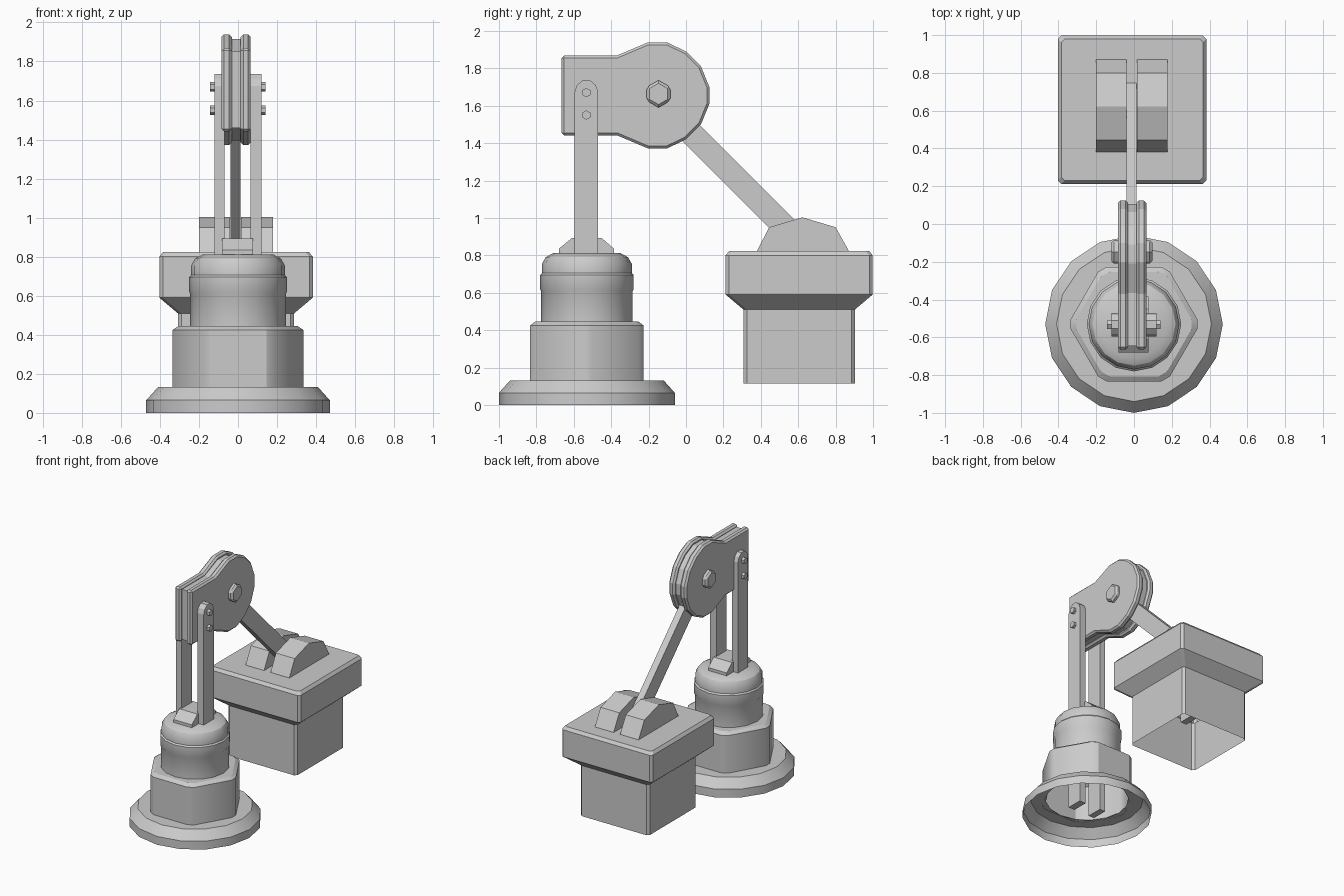
import bpy
from math import sin, cos, pi, radians
from mathutils import Vector

if "Cube" in bpy.data.objects:
    bpy.data.objects.remove(bpy.data.objects["Cube"])


def make(name, verts, faces, smooth=False):
    mesh = bpy.data.meshes.new(name)
    mesh.from_pydata(verts, [], faces)
    mesh.update()
    ob = bpy.data.objects.new(name, mesh)
    bpy.context.collection.objects.link(ob)
    if smooth:
        bpy.ops.object.select_all(action='DESELECT')
        ob.select_set(True)
        bpy.context.view_layer.objects.active = ob
        bpy.ops.object.shade_smooth_by_angle(angle=radians(30))
    return ob


def ring(r, n, phase, chamfer):
    """Regular polygon, each corner optionally cut by a small chamfer."""
    pts = [Vector((r * cos(phase + 2 * pi * i / n), r * sin(phase + 2 * pi * i / n))) for i in range(n)]
    if not chamfer:
        return pts
    out = []
    for i, p in enumerate(pts):
        for q in (pts[i - 1], pts[(i + 1) % n]):
            out.append(p + (q - p).normalized() * chamfer)
    return out


def loft(name, centre, levels, n, phase=0, chamfer=0, cap=True, smooth=False):
    """Open-bottomed shell through polygon rings given as (radius, z)."""
    verts, faces = [], []
    for r, z in levels:
        verts += [(p.x + centre[0], p.y + centre[1], z) for p in ring(r, n, phase, chamfer)]
    m = len(verts) // len(levels)
    for k in range(len(levels) - 1):
        for i in range(m):
            a, b = k * m + i, k * m + (i + 1) % m
            faces.append((a, b, b + m, a + m))
    if cap:
        faces.append(tuple(range(len(verts) - m, len(verts))))
    return make(name, verts, faces, smooth)


def prism(name, profile, x0, x1, bevel=0):
    """Extrude a counter-clockwise (y, z) profile along x."""
    n = len(profile)
    verts = [(x, y, z) for x in (x0, x1) for y, z in profile]
    faces = [tuple(reversed(range(n))), tuple(range(n, 2 * n))]
    faces += [(i, (i + 1) % n, (i + 1) % n + n, i + n) for i in range(n)]
    ob = make(name, verts, faces)
    if bevel:
        mod = ob.modifiers.new("edge_chamfer", 'BEVEL')
        mod.width = bevel
        mod.segments = 1
        mod.limit_method = 'ANGLE'
        mod.angle_limit = radians(60)
    return ob


def hexagon(y, z, r):
    return [(y + p.x, z + p.y) for p in ring(r, 6, pi / 2, 0)]


BASE = (0, -0.53)
BOX = (-0.01, 0.605)

# Round foot, hexagonal body and stepped turret, all open underneath
loft("base_foot", BASE, [(0.47, 0), (0.47, 0.065), (0.41, 0.132), (0.30, 0.132)], 16, cap=False, smooth=True)
loft("hex_body", BASE, [(0.35, 0.13), (0.35, 0.425), (0.32, 0.445), (0.24, 0.445)], 6,
     chamfer=0.03, cap=False, smooth=True)
loft("turret", BASE, [(0.245, 0.44), (0.245, 0.61), (0.25, 0.62), (0.25, 0.695), (0.24, 0.705),
                      (0.24, 0.755), (0.22, 0.79), (0.18, 0.812)], 16, smooth=True)
prism("turret_cap", [(-0.68, 0.79), (-0.385, 0.79), (-0.385, 0.835), (-0.45, 0.892),
                     (-0.61, 0.892), (-0.68, 0.835)], -0.082, 0.077)

# Twin uprights with rounded tops
post = [(-0.595, 0.05), (-0.47, 0.05), (-0.47, 1.675), (-0.482, 1.71), (-0.512, 1.735),
        (-0.553, 1.735), (-0.583, 1.71), (-0.595, 1.675)]
for side, x0, x1 in (("left", -0.12, -0.07), ("right", 0.065, 0.12)):
    prism("upright_" + side, post, x0, x1)
for label, z in (("upper", 1.67), ("lower", 1.55)):
    prism("upright_bolt_" + label, hexagon(-0.533, z, 0.025), -0.143, 0.141)

# Elbow head: two chamfered plates around a smaller core
half = [(0.125, 1.70), (0.08, 1.81), (0.0, 1.89), (-0.10, 1.938), (-0.205, 1.938),
        (-0.37, 1.868), (-0.665, 1.868)]
plate = half + [(y, 3.31 - z) for y, z in reversed(half)]
core = [(-0.27 + (y + 0.27) * 0.95, 1.655 + (z - 1.655) * 0.92) for y, z in plate]
prism("elbow_plate_left", plate, -0.085, -0.032, 0.013)
prism("elbow_plate_right", plate, 0.014, 0.065, 0.013)
prism("elbow_core", core, -0.035, 0.017)
prism("elbow_pivot_bolt", hexagon(-0.147, 1.663, 0.073), -0.12, 0.097, 0.014)

# Sloping arm, turning down inside the box
prism("forearm", [(-0.195, 1.585), (0.545, 0.845), (0.545, 0.30), (0.67, 0.30),
                  (0.67, 0.80), (0.755, 0.815), (-0.105, 1.675)], -0.039, 0.014)

# Square box with overhanging head
q = 2 ** 0.5
loft("box", BOX, [(0.298 * q, 0.115), (0.298 * q, 0.51), (0.393 * q, 0.59), (0.393 * q, 0.80),
                  (0.375 * q, 0.823)], 4, pi / 4, 0.018)
lug = [(0.38, 0.81), (0.87, 0.81), (0.87, 0.825), (0.80, 0.95), (0.622, 1.003), (0.445, 0.95), (0.38, 0.825)]
for side, x0, x1 in (("left", -0.20, -0.04), ("right", 0.016, 0.178)):
    prism("arm_lug_" + side, lug, x0, x1)
